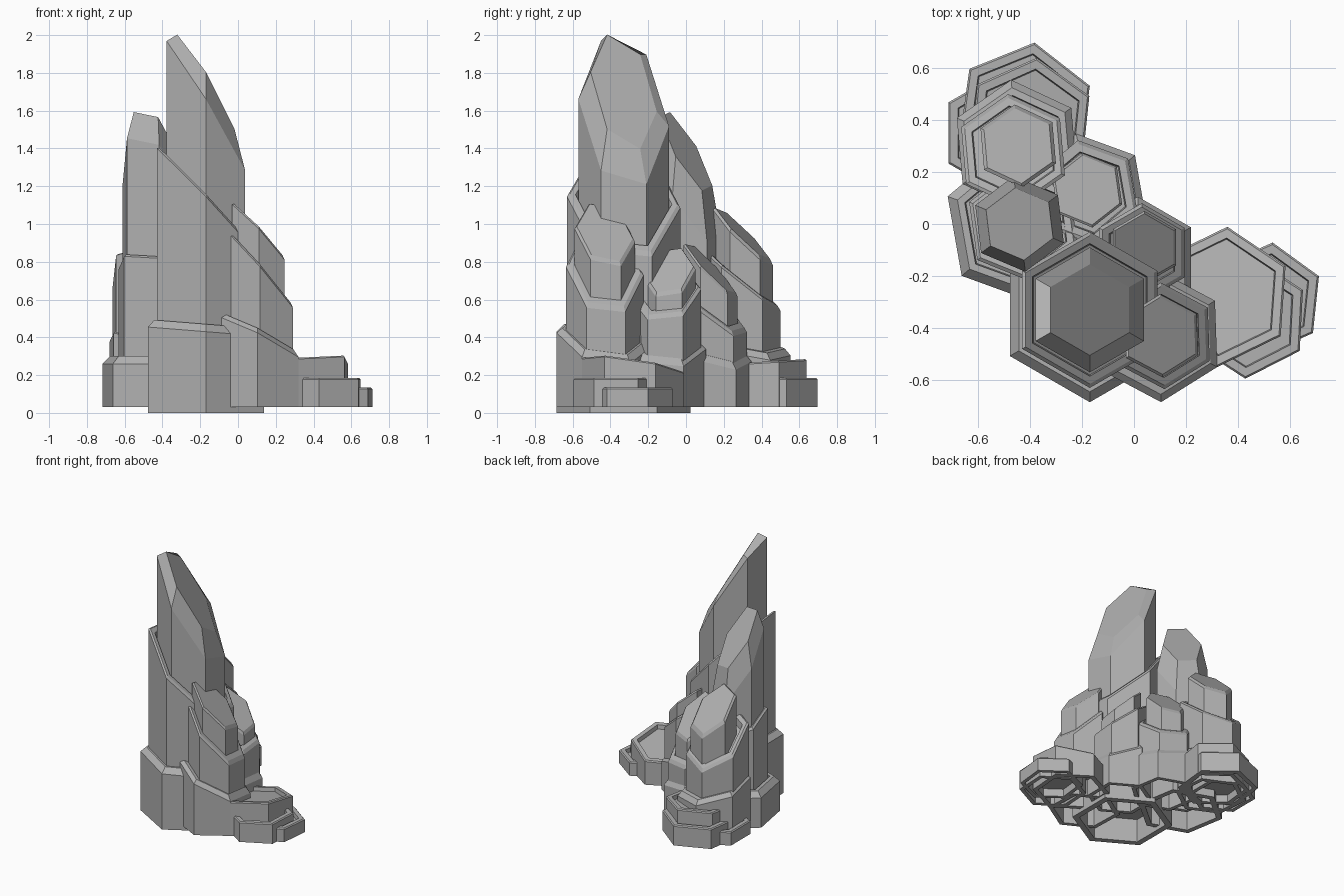
import bpy, bmesh, math

old = bpy.data.objects.get("Cube")
if old:
    bpy.data.objects.remove(old, do_unlink=True)

stone = bpy.data.materials.new("grey stone")
stone.use_nodes = True
stone.diffuse_color = (0.44, 0.44, 0.44, 1)
stone.node_tree.nodes["Principled BSDF"].inputs["Base Color"].default_value = (0.44, 0.44, 0.44, 1)


def hex_stack(name, x, y, rings, rot=0):
    """Loft hexagons; each ring is (radius, height, x slope, y slope)."""
    bm = bmesh.new()
    loops = []
    for r, z, sx, sy in rings:
        loop = []
        for i in range(6):
            a = math.radians(30 + 60 * i + rot)
            dx, dy = r * math.cos(a), r * math.sin(a)
            loop.append(bm.verts.new((x + dx, y + dy, z + sx * dx + sy * dy)))
        loops.append(loop)
    for low, high in zip(loops, loops[1:]):
        for i in range(6):
            j = (i + 1) % 6
            bm.faces.new((low[i], low[j], high[j], high[i]))
    bm.faces.new(loops[0][::-1])
    bm.faces.new(loops[-1])
    bmesh.ops.recalc_face_normals(bm, faces=bm.faces)
    mesh = bpy.data.meshes.new(name)
    bm.to_mesh(mesh)
    bm.free()
    mesh.materials.append(stone)
    bpy.context.collection.objects.link(bpy.data.objects.new(name, mesh))


def sheath(name, x, y, r, z0, z1, sx=0, sy=0, rot=0, bevel=0.03, rim=0.03, groove=0.05):
    """Stone shell: hollow foot, wall, bevelled lip and sunken floor."""
    inner = r - bevel - rim
    roof = z0 + min(0.18, 0.55 * (z1 - z0))
    hex_stack(name, x, y, [
        (r * 0.86, roof, 0, 0), (r * 0.86, z0, 0, 0), (r, z0, 0, 0),
        (r, z1 - bevel, sx, sy), (r - bevel, z1, sx, sy),
        (inner, z1, sx, sy), (inner - 0.005, z1 - groove, sx, sy)], rot)


def crystal(name, x, y, r, wall, tip, tip_r, sx, sy, tip_sy, rot=0):
    """Solid hexagonal core with a chiselled, slanted tip."""
    hex_stack(name, x, y, [(r, 0.35, 0, 0), (r, wall, sx, sy), (tip_r, tip, sx, tip_sy)], rot)


# Tallest spire
sheath("main_base", -0.17, -0.33, 0.355, 0.0, 0.47, -0.08, 0, bevel=0.04)
sheath("main_sheath", -0.17, -0.33, 0.30, 0.2, 1.13, -1.05, -0.1, bevel=0.015)
crystal("main_crystal", -0.17, -0.33, 0.24, 1.59, 1.70, 0.175, -1.65, -0.3, -0.6)

# Second spire
sheath("left_base", -0.425, 0.0, 0.31, 0.03, 0.30, 0, 0, 10, bevel=0.04)
sheath("left_sheath", -0.425, 0.0, 0.225, 0.15, 0.76, -0.2, -0.35, 8, bevel=0.015)
crystal("left_crystal", -0.44, 0.0, 0.185, 1.18, 1.385, 0.14, -0.8, -1.4, -1.4, 7)

# Shorter columns around the spires
sheath("right_base", 0.095, -0.43, 0.255, 0.03, 0.42, -0.5, -0.15, 2)
sheath("right_sheath", 0.11, -0.43, 0.205, 0.2, 0.765, -1.15, -0.15, 2, bevel=0.015)
crystal("right_crystal", 0.105, -0.43, 0.16, 0.94, 0.955, 0.148, -1.05, -0.25, -0.25, 2)

sheath("inner_base", 0.015, -0.13, 0.235, 0.03, 0.39, -0.5, -0.1)
sheath("inner_sheath", 0.03, -0.11, 0.19, 0.2, 0.65, -0.8, 0.1, bevel=0.015)
crystal("inner_crystal", 0.04, -0.09, 0.14, 0.74, 0.755, 0.13, -0.95, 0.15, 0.15)

sheath("rear_base", -0.18, 0.11, 0.24, 0.03, 0.36, -0.3, -0.3, 10)
sheath("rear_sheath", -0.18, 0.12, 0.205, 0.2, 0.59, -0.4, -0.8, 10, bevel=0.015)
crystal("rear_crystal", -0.18, 0.13, 0.145, 0.75, 0.765, 0.135, -0.3, -1.0, -1.0, 8)

sheath("back_base", -0.45, 0.30, 0.255, 0.03, 0.38, -0.2, -0.2, 5)
sheath("back_sheath", -0.465, 0.28, 0.22, 0.2, 0.73, -0.1, -0.8, 5, bevel=0.015)
crystal("back_crystal", -0.445, 0.30, 0.16, 0.93, 0.95, 0.145, -0.25, -0.95, -0.95, 5)

# Low terraces at the foot, each as name, centre, radius, top, slopes and turn
terraces = [
    ("side_terrace_upper", 0.34, -0.28, 0.27, 0.255, 0.12, -0.15, -4),
    ("side_terrace_middle", 0.44, -0.36, 0.235, 0.185, 0, 0, -3),
    ("side_terrace_lower", 0.51, -0.29, 0.22, 0.135, 0, 0, -6),
    ("back_terrace_upper", -0.40, 0.39, 0.25, 0.27, 0, 0.06, -6),
    ("back_terrace_middle", -0.42, 0.43, 0.27, 0.185, 0, 0, -8),
    ("back_terrace_lower", -0.51, 0.35, 0.235, 0.135, 0, 0, 0),
]
for name, x, y, r, top, sx, sy, rot in terraces:
    sheath(name, x, y, r, 0.03, top, sx, sy, rot, bevel=0.008, rim=0.035, groove=0.03)
